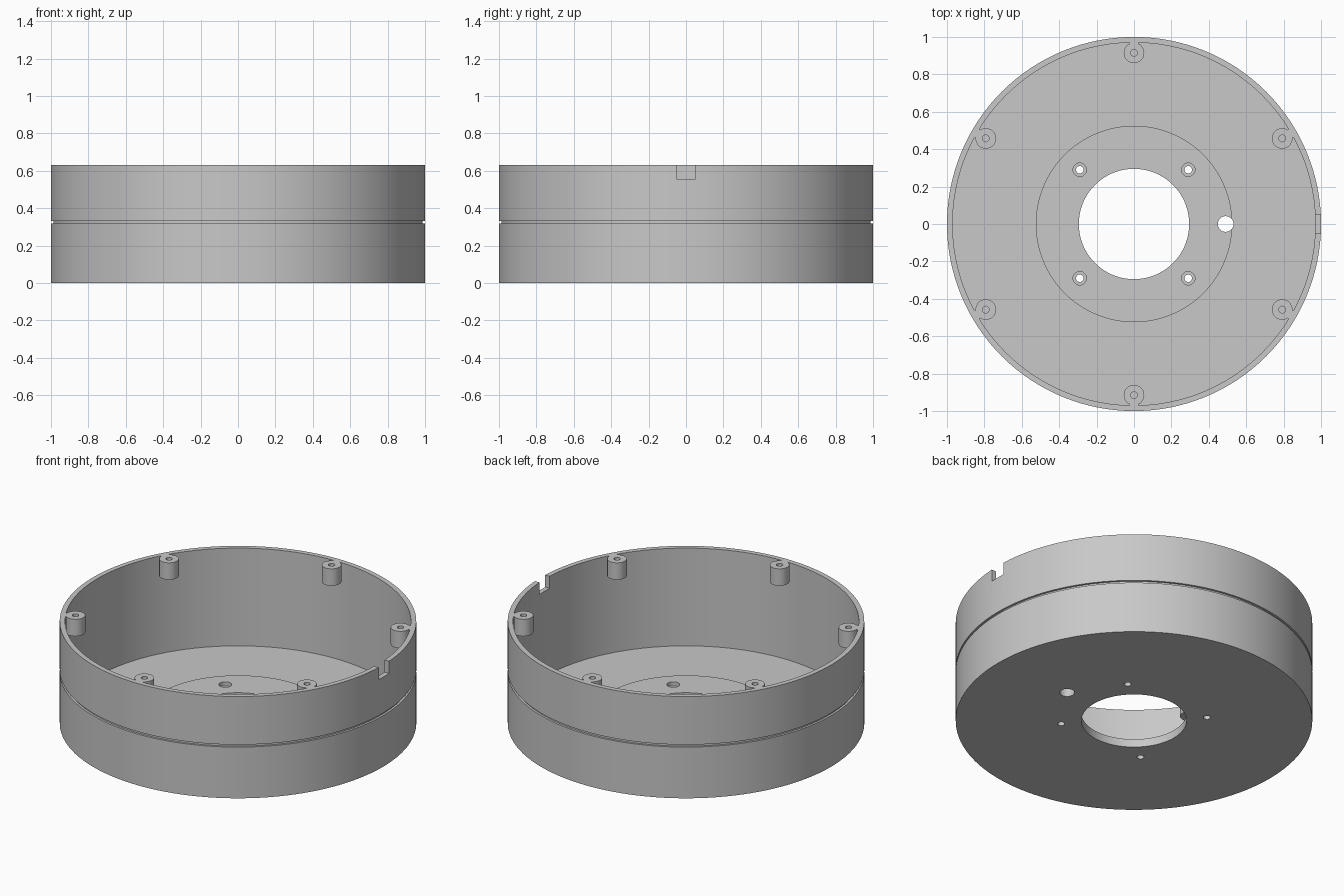
import bpy, bmesh
from math import cos, sin, pi, radians
from mathutils import Matrix

old = bpy.data.objects.get("Cube")
if old:
    bpy.data.objects.remove(old, do_unlink=True)

grey = bpy.data.materials.new("plain grey")
grey.use_nodes = True
grey.diffuse_color = (0.58, 0.58, 0.58, 1)
grey.node_tree.nodes["Principled BSDF"].inputs["Base Color"].default_value = (0.58, 0.58, 0.58, 1)

HEIGHT, WALL = 0.63, 0.97


def make_object(name, bm):
    bmesh.ops.recalc_face_normals(bm, faces=bm.faces)
    mesh = bpy.data.meshes.new(name)
    bm.to_mesh(mesh)
    bm.free()
    mesh.materials.append(grey)
    obj = bpy.data.objects.new(name, mesh)
    bpy.context.collection.objects.link(obj)
    return obj


def lathe(name, profile, steps=128):
    """Turn a closed (radius, height) profile about the z axis."""
    bm = bmesh.new()
    rings = [[bm.verts.new((r * cos(2 * pi * i / steps), r * sin(2 * pi * i / steps), z))
              for r, z in profile] for i in range(steps)]
    for i in range(steps):
        a, b = rings[i], rings[(i + 1) % steps]
        for j in range(len(profile)):
            k = (j + 1) % len(profile)
            bm.faces.new((a[j], b[j], b[k], a[k]))
    return make_object(name, bm)


def cylinder(name, x, y, radius, low, high):
    bm = bmesh.new()
    bmesh.ops.create_cone(bm, cap_ends=True, segments=32, radius1=radius, radius2=radius,
                          depth=high - low, matrix=Matrix.Translation((x, y, (low + high) / 2)))
    return make_object(name, bm)


def box(name, radial, width, low, high, angle=0):
    """Box between two radii, turned about the z axis."""
    inner, outer = radial
    bm = bmesh.new()
    bmesh.ops.create_cube(bm, size=1, matrix=Matrix.Rotation(angle, 4, "Z")
                          @ Matrix.Translation(((inner + outer) / 2, 0, (low + high) / 2))
                          @ Matrix.Diagonal((outer - inner, width, high - low, 1)))
    return make_object(name, bm)


def combine(target, tool, operation):
    bpy.context.view_layer.objects.active = target
    mod = target.modifiers.new("combine", "BOOLEAN")
    mod.operation, mod.solver, mod.object = operation, "EXACT", tool
    bpy.ops.object.modifier_apply(modifier=mod.name)
    bpy.data.objects.remove(tool, do_unlink=True)


# Round open case with outer groove, raised floor disc and centre opening
case = lathe("round_case", [
    (0.295, 0), (1, 0), (1, 0.317), (0.987, 0.317), (0.987, 0.332), (1, 0.332),
    (1, HEIGHT), (WALL, HEIGHT), (WALL, 0.025), (0.525, 0.025), (0.525, 0.05), (0.295, 0.05)])

# Six screw bosses under the rim, each with a neck to the wall
for i in range(6):
    angle = radians(30 + 60 * i)
    x, y = 0.915 * cos(angle), 0.915 * sin(angle)
    boss = cylinder("boss", x, y, 0.055, HEIGHT - 0.105, HEIGHT)
    combine(boss, box("neck", (0.93, 0.985), 0.05, HEIGHT - 0.105, HEIGHT, angle), "UNION")
    combine(boss, cylinder("pilot", x, y, 0.018, HEIGHT - 0.085, HEIGHT + 0.1), "DIFFERENCE")
    combine(case, boss, "UNION")

# Four counterbored mounting holes
for sx in (-1, 1):
    for sy in (-1, 1):
        x, y = 0.29 * sx, 0.29 * sy
        combine(case, cylinder("counterbore", x, y, 0.036, 0.025, 0.2), "DIFFERENCE")
        combine(case, cylinder("screw_hole", x, y, 0.02, -0.1, 0.2), "DIFFERENCE")

# Cable hole in the floor and notch in the rim
combine(case, cylinder("cable_hole", 0.49, 0, 0.042, -0.1, 0.2), "DIFFERENCE")
combine(case, box("rim_notch", (0.9, 1.1), 0.1, 0.555, 0.8), "DIFFERENCE")

bpy.ops.object.select_all(action="DESELECT")
case.select_set(True)
bpy.context.view_layer.objects.active = case
bpy.ops.object.shade_smooth_by_angle(angle=radians(30))
